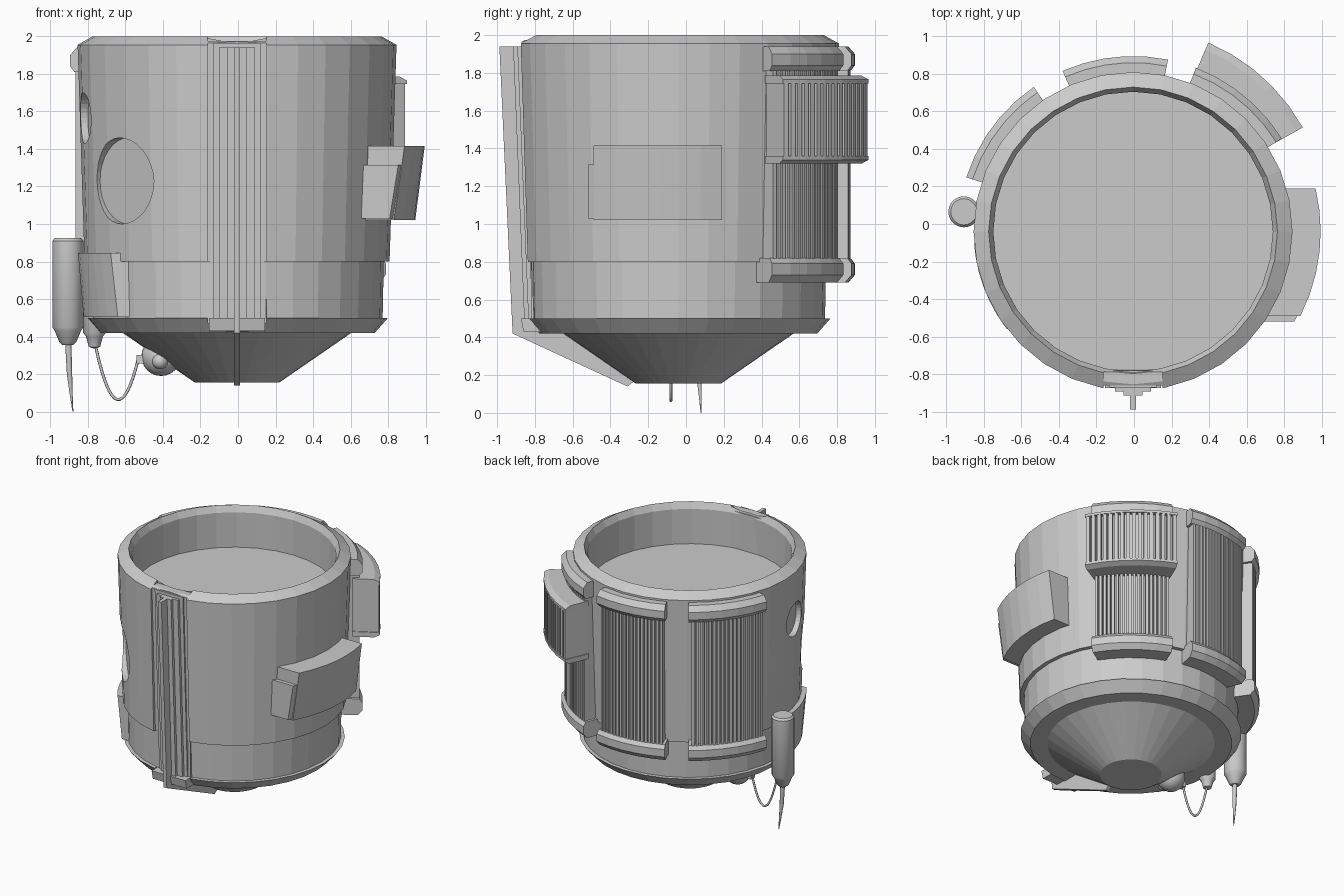
import bpy, bmesh, math
from mathutils import Matrix, Vector

if "Cube" in bpy.data.objects:
    bpy.data.objects.remove(bpy.data.objects["Cube"])

AXIS = (-0.005, -0.04)          # centre of the drum
grey = bpy.data.materials.new("plain_grey")
grey.diffuse_color = (0.6, 0.6, 0.6, 1)
grey.use_nodes = True
grey.node_tree.nodes["Principled BSDF"].inputs["Base Color"].default_value = grey.diffuse_color


def finish(name, bm, smooth=False):
    bmesh.ops.remove_doubles(bm, verts=bm.verts, dist=1e-5)
    bmesh.ops.recalc_face_normals(bm, faces=bm.faces)
    me = bpy.data.meshes.new(name)
    bm.to_mesh(me)
    bm.free()
    me.materials.append(grey)
    ob = bpy.data.objects.new(name, me)
    bpy.context.collection.objects.link(ob)
    if smooth:
        bpy.ops.object.select_all(action='DESELECT')
        ob.select_set(True)
        bpy.context.view_layer.objects.active = ob
        bpy.ops.object.shade_smooth_by_angle(angle=math.radians(40))
    return ob


def sweep(name, profile, stations, full=False, centre=AXIS, smooth=False):
    """Turn a closed (r, z) profile through stations of (degrees, inset of outer points)."""
    bm = bmesh.new()
    inner = min(r for r, z in profile)
    rings = []
    for deg, inset in stations:
        a = math.radians(deg)
        ring = []
        for r, z in profile:
            rr = r - (inset if r > inner else 0)
            ring.append(bm.verts.new((centre[0] + rr * math.cos(a), centre[1] + rr * math.sin(a), z)))
        rings.append(ring)
    n = len(profile)
    pairs = list(zip(rings, rings[1:])) + ([(rings[-1], rings[0])] if full else [])
    for p, q in pairs:
        for i in range(n):
            j = (i + 1) % n
            bm.faces.new((p[i], p[j], q[j], q[i]))
    if not full:
        bm.faces.new(rings[0])
        bm.faces.new(rings[-1])
    return finish(name, bm, smooth)


def plain(a0, a1, n):
    return [(a0 + (a1 - a0) * i / n, 0) for i in range(n + 1)]


def circle(n):
    return [(360 * i / n, 0) for i in range(n)]


def ribbed(a0, a1, n, depth, gap=0.36):
    """Stations for n ribs with grooves cut between them."""
    out, step = [], (a1 - a0) / n
    for i in range(n):
        s = a0 + i * step
        lo, hi = s + step * gap / 2, s + step * (1 - gap / 2)
        out += [(lo, depth), (lo, 0), (hi, 0), (hi, depth)]
    return out


def slab(name, yz, half):
    """Extrude a (y, z) outline across x."""
    bm = bmesh.new()
    f = bm.faces.new([bm.verts.new((AXIS[0] - half, y, z)) for y, z in yz])
    ext = bmesh.ops.extrude_face_region(bm, geom=[f])
    bmesh.ops.translate(bm, vec=(2 * half, 0, 0),
                        verts=[v for v in ext['geom'] if isinstance(v, bmesh.types.BMVert)])
    return finish(name, bm)


def cut(ob, cutters):
    for c in cutters:
        m = ob.modifiers.new("cut", 'BOOLEAN')
        m.operation, m.object, m.solver = 'DIFFERENCE', c, 'EXACT'
    dg = bpy.context.evaluated_depsgraph_get()
    me = bpy.data.meshes.new_from_object(ob.evaluated_get(dg))
    ob.modifiers.clear()
    ob.data = me


def tube(name, pts, depth):
    """Round tube through (x, y, z, thickness factor) points."""
    cu = bpy.data.curves.new(name, 'CURVE')
    cu.dimensions, cu.bevel_depth, cu.bevel_resolution, cu.use_fill_caps = '3D', depth, 2, True
    sp = cu.splines.new('POLY')
    sp.points.add(len(pts) - 1)
    for p, (x, y, z, t) in zip(sp.points, pts):
        p.co, p.radius = (x, y, z, 1), t
    cu.materials.append(grey)
    ob = bpy.data.objects.new(name, cu)
    bpy.context.collection.objects.link(ob)
    bpy.context.view_layer.update()
    me = bpy.data.meshes.new_from_object(ob.evaluated_get(bpy.context.evaluated_depsgraph_get()))
    bpy.data.objects.remove(ob)
    ob = bpy.data.objects.new(name, me)
    bpy.context.collection.objects.link(ob)


def ball(name, loc, r):
    bm = bmesh.new()
    bmesh.ops.create_uvsphere(bm, u_segments=20, v_segments=12, radius=r,
                              matrix=Matrix.Translation(loc))
    finish(name, bm, True)


# Drum with open top, recessed floor, chamfered rim and conical base
drum = sweep("drum", [(0, 1.67), (.745, 1.67), (.745, 1.95), (.77, 2), (.85, 1.955), (.813, .8),
                      (.782, .8), (.776, .5), (.805, .5), (.735, .42), (.61, .42),
                      (.225, .155), (0, .155)], circle(32), True)
# Grooved band round the lower drum
band = sweep("grooved_band", [(.74, .499), (.804, .499), (.813, .801), (.74, .801)],
             ribbed(0, 360, 100, .025), True)

# Round recesses on the left and the channel down the front
cutters = []
for deg, z, r, floor in ((221.3, 1.23, .23, .77), (192, 1.565, .135, .785)):
    a = math.radians(deg)
    d = Vector((math.cos(a), math.sin(a), 0))
    bm = bmesh.new()
    mat = (Matrix.Translation(Vector((*AXIS, z)) + d * (floor + .15))
           @ d.to_track_quat('Z', 'Y').to_matrix().to_4x4())
    bmesh.ops.create_cone(bm, cap_ends=True, segments=32, radius1=r, radius2=r, depth=.3, matrix=mat)
    cutters.append(finish("recess_cutter", bm))
channel = slab("channel_cutter", [(-1.1, 2.1), (-.79, 2.1), (-.79, 1.975), (-.86, 1.975),
                                  (-.80, .38), (-1.1, .38)], .158)
cut(drum, cutters + [channel])
cut(band, [channel])
for c in cutters + [channel]:
    bpy.data.objects.remove(c)

# Stepped spine in the channel: plates, fin and feet
for name, half, top, y in (("spine_base", .125, 1.965, -.872), ("spine_plate", .095, 1.94, -.893),
                           ("spine_rib", .05, 1.94, -.915)):
    slab(name, [(-.78, top), (y, top), (y + .06, .46), (-.76, .46)], half)
slab("spine_fin", [(-.85, 1.94), (-.988, 1.94), (-.918, .42), (-.31, .14), (-.27, .17),
                   (-.61, .43), (-.78, .45)], .015)
slab("spine_foot", [(-.76, .50), (-.875, .50), (-.86, .43), (-.70, .425)], .15)


# Ribbed panels round the back, each with chamfered end caps
def panel(name, a0, a1, n):
    cap = [(.78, 1.94), (.90, 1.94), (.935, 1.90), (.935, 1.84), (.912, 1.81), (.78, 1.81)]
    sweep(name + "_top_cap", cap, plain(a0, a1, 5))
    sweep(name + "_bottom_cap", [(r, 2.63 - z) for r, z in cap], plain(a0, a1, 5))
    sweep(name + "_ribs", [(.78, .75), (.912, .75), (.912, 1.88), (.78, 1.88)],
          ribbed(a0 + 1, a1 - 1, n, .03))


panel("left_panel", 124.5, 162, 18)
panel("rear_panel", 78.5, 113.7, 18)
panel("right_panel", 32, 69, 18)

# Thick ribbed box over the upper part of the right panel
C2 = (-.01, .01)
boxcap = [(.84, 1.785), (1.0, 1.785), (1.04, 1.765), (1.04, 1.745), (.84, 1.745)]
sweep("vent_box_top", boxcap, plain(29, 67, 5), centre=C2)
sweep("vent_box_bottom", [(r, 3.105 - z) for r, z in boxcap], plain(29, 67, 5), centre=C2)
sweep("vent_box_ribs", [(.84, 1.35), (1.035, 1.35), (1.035, 1.75), (.84, 1.75)],
      ribbed(29, 67, 16, .03), centre=C2)


# Curved side boxes with square-cut ends: arc outside, flat ends along x
def side_box(name, side, y0, y1, z0, z1, r0, r1, inner, n=6):
    bm = bmesh.new()
    rings = []
    for z, r in ((z0, r0), (z1, r1)):
        ys = [y0 + (y1 - y0) * i / n for i in range(n + 1)]
        out = [(math.sqrt(r * r - (y - AXIS[1]) ** 2), y) for y in ys]
        back = [(math.sqrt(inner ** 2 - (y - AXIS[1]) ** 2), y) for y in reversed(ys)]
        rings.append([bm.verts.new((side * x, y, z)) for x, y in out + back])
    k = len(rings[0])
    for i in range(k):
        j = (i + 1) % k
        bm.faces.new((rings[0][i], rings[0][j], rings[1][j], rings[1][i]))
    for ring in rings:
        for i in range(n):
            bm.faces.new((ring[i], ring[i + 1], ring[k - 2 - i], ring[k - 1 - i]))
    finish(name, bm)


side_box("right_box", 1, -.49, .19, 1.02, 1.415, .945, .995, .78)
side_box("right_box_step", 1, -.52, -.48, 1.03, 1.315, .94, .98, .79, 1)
side_box("left_box", -1, -.56, -.10, .505, .845, .825, .855, .76)

# Hanging pod with needle, and a smaller pod beside it
sweep("pod", [(0, .925), (.07, .925), (.083, .91), (.083, .45), (.07, .43), (.045, .37),
              (.03, .355), (0, .355)], circle(20), True, (-.907, .065), True)
tube("needle", [(-.905, .065, .37, 1), (-.898, .068, .2, .85), (-.89, .075, .1, .5),
                (-.88, .08, 0, .15)], .018)
sweep("small_pod", [(0, .62), (.06, .62), (.06, .42), (.045, .40), (.03, .345), (0, .335)],
      circle(16), True, (-.765, -.08), True)

# Cable looping from the small pod to the ball under the base
cable = []
for i in range(17):
    t = i / 16
    x = -.757 + .225 * t
    z = .34 - .06 * t - .98 * t * (1 - t)
    cable.append((x, -.08, z, 1))
tube("cable", cable, .008)
ball("base_ball", (-.41, -.07, .295), .105)
ball("ball_lens", (-.415, -.155, .268), .042)
bm = bmesh.new()
bmesh.ops.create_cube(bm, size=1, matrix=Matrix.Translation((-.505, -.08, .28))
                      @ Matrix.Diagonal((.07, .05, .045, 1)))
finish("cable_socket", bm)
